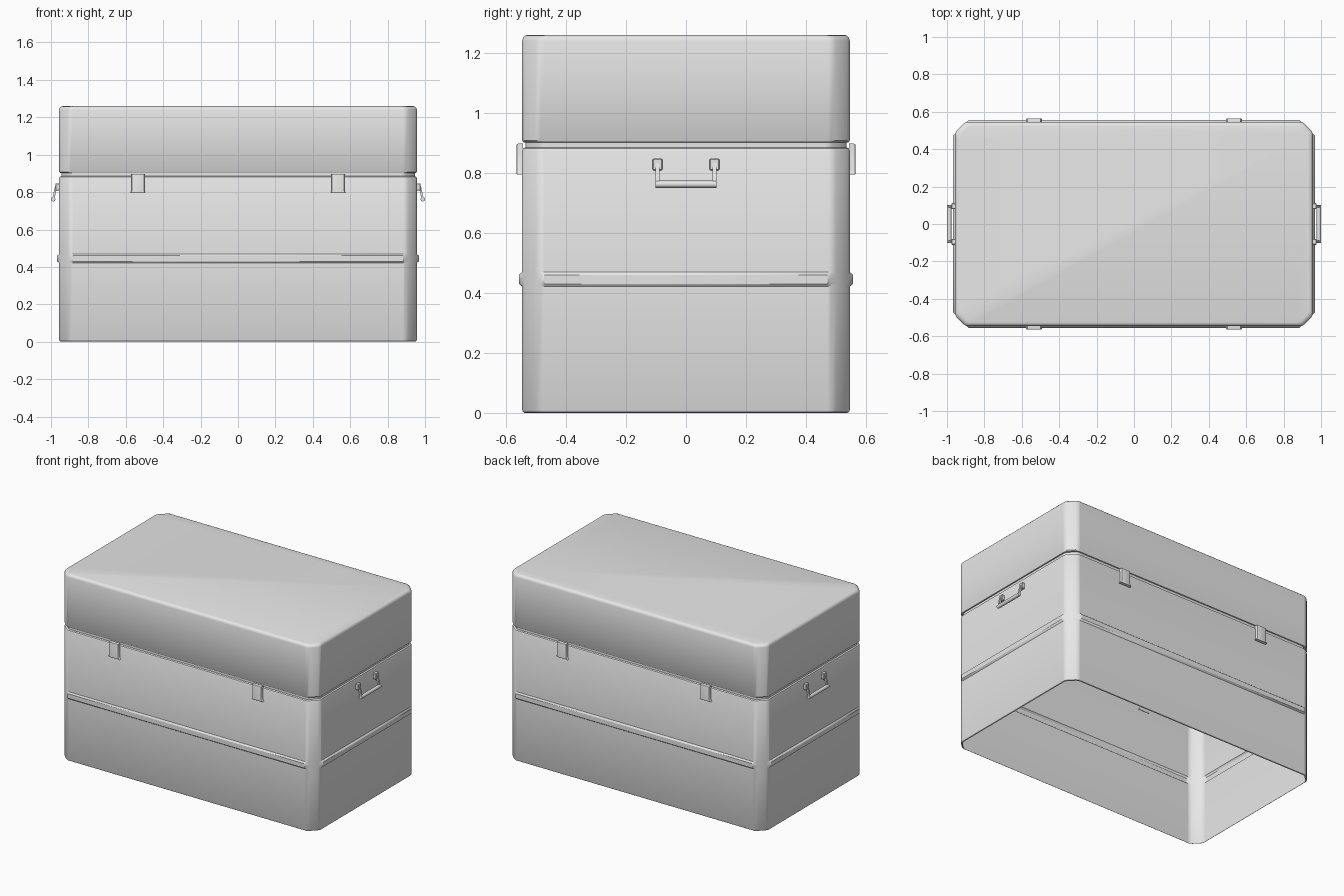
import bpy, bmesh, math
from mathutils import Vector

if "Cube" in bpy.data.objects:
    bpy.data.objects.remove(bpy.data.objects["Cube"])

HX, HY, C = 0.956, 0.546, 0.062      # half width, half depth, corner size
grey = bpy.data.materials.new("light_grey_metal")
grey.diffuse_color = (0.8, 0.8, 0.8, 1)
grey.use_nodes = True
grey.node_tree.nodes["Principled BSDF"].inputs["Base Color"].default_value = grey.diffuse_color


def finish(bm, name):
    bmesh.ops.recalc_face_normals(bm, faces=bm.faces)
    me = bpy.data.meshes.new(name)
    bm.to_mesh(me)
    bm.free()
    ob = bpy.data.objects.new(name, me)
    bpy.context.collection.objects.link(ob)
    me.materials.append(grey)
    bpy.ops.object.select_all(action='DESELECT')
    ob.select_set(True)
    bpy.context.view_layer.objects.active = ob
    bpy.ops.object.shade_smooth_by_angle(angle=math.radians(35))
    return ob


def ring(inset, rib):
    """Chamfered rectangle; rib pushes out only the straight sides."""
    hx, hy = HX - inset, HY - inset
    q = [(hx + rib, hy - C - 0.012), (hx, hy - C), (hx - 0.009, hy - C + 0.016),
         (hx - C + 0.016, hy - 0.009), (hx - C, hy), (hx - C - 0.012, hy + rib)]
    pts = []
    for sx, sy in ((1, 1), (-1, 1), (-1, -1), (1, -1)):
        part = [(x * sx, y * sy) for x, y in q]
        pts += part if sx * sy > 0 else part[::-1]
    return pts


def shell(name, profile, cap):
    """Stack rings of (z, inset, rib); optionally close the top."""
    bm = bmesh.new()
    rows = [[bm.verts.new((x, y, z)) for x, y in ring(i, r)] for z, i, r in profile]
    for a, b in zip(rows, rows[1:]):
        for k in range(len(a)):
            n = (k + 1) % len(a)
            bm.faces.new((a[k], a[n], b[n], b[k]))
    if cap:
        bm.faces.new(rows[-1])
    return finish(bm, name)


# Open-bottomed body with a raised rib and a recessed seam under the lid
shell("body", [(0, 0.008, 0), (0.003, 0.003, 0), (0.01, 0, 0),
               (0.421, 0, 0), (0.43, 0, 0.011), (0.46, 0, 0.011), (0.469, 0, 0),
               (0.874, 0, 0), (0.881, 0.003, 0), (0.885, 0.011, 0), (0.901, 0.011, 0)], False)

# Lid with rounded upper and lower edges
shell("lid", [(0.901, 0.011, 0), (0.902, 0.004, 0), (0.908, 0, 0), (1.24, 0, 0),
              (1.25, 0.003, 0), (1.257, 0.01, 0), (1.26, 0.02, 0)], True)


def add_box(bm, lo, hi):
    vs = bmesh.ops.create_cube(bm, size=1)["verts"]
    lo, hi = Vector(lo), Vector(hi)
    for v in vs:
        v.co = (lo + hi) / 2 + v.co * (hi - lo)
    return vs


# Latches: plate with a flared lower lip, two on the front and two on the back
def latch(name, x, side):
    bm = bmesh.new()
    half = [(0.034, 0.897), (0.034, 0.806), (0.043, 0.794)]
    outline = half + [(-a, z) for a, z in half[::-1]]
    face = bm.faces.new([bm.verts.new((x + a, side * 0.543, z)) for a, z in outline])
    new = bmesh.ops.extrude_face_region(bm, geom=[face])["geom"]
    outer = [v for v in new if isinstance(v, bmesh.types.BMVert)]
    bmesh.ops.translate(bm, verts=outer, vec=(0, side * 0.022, 0))
    edges = [e for e in bm.edges if all(v in outer for v in e.verts)]
    bmesh.ops.bevel(bm, geom=edges, offset=0.005, segments=2, affect='EDGES', profile=0.5)
    finish(bm, name)


for sx, lr in ((-1, "left"), (1, "right")):
    for sy, fb in ((-1, "front"), (1, "back")):
        latch(f"latch_{fb}_{lr}", sx * 0.535, sy)

# Side handles: two mounting tabs, two slanted arms and a round bar
for s, lr in ((-1, "left"), (1, "right")):
    bm = bmesh.new()
    for y in (-0.095, 0.095):
        tab = add_box(bm, (0.952, y - 0.016, 0.808), (0.976, y + 0.016, 0.847))
        bmesh.ops.bevel(bm, geom=list({e for v in tab for e in v.link_edges}),
                        offset=0.003, segments=1, affect='EDGES')
        arm = add_box(bm, (0.966, y - 0.006, 0.76), (0.978, y + 0.006, 0.832))
        for v in arm:
            if v.co.z < 0.8:
                v.co.x += 0.016
    bar = bmesh.ops.create_cone(bm, cap_ends=True, segments=16, radius1=0.012,
                                radius2=0.012, depth=0.204)["verts"]
    for v in bar:
        v.co = Vector((0.988 + v.co.x, v.co.z, 0.762 + v.co.y))
    for v in bm.verts:
        v.co.x *= s
    finish(bm, f"handle_{lr}")
